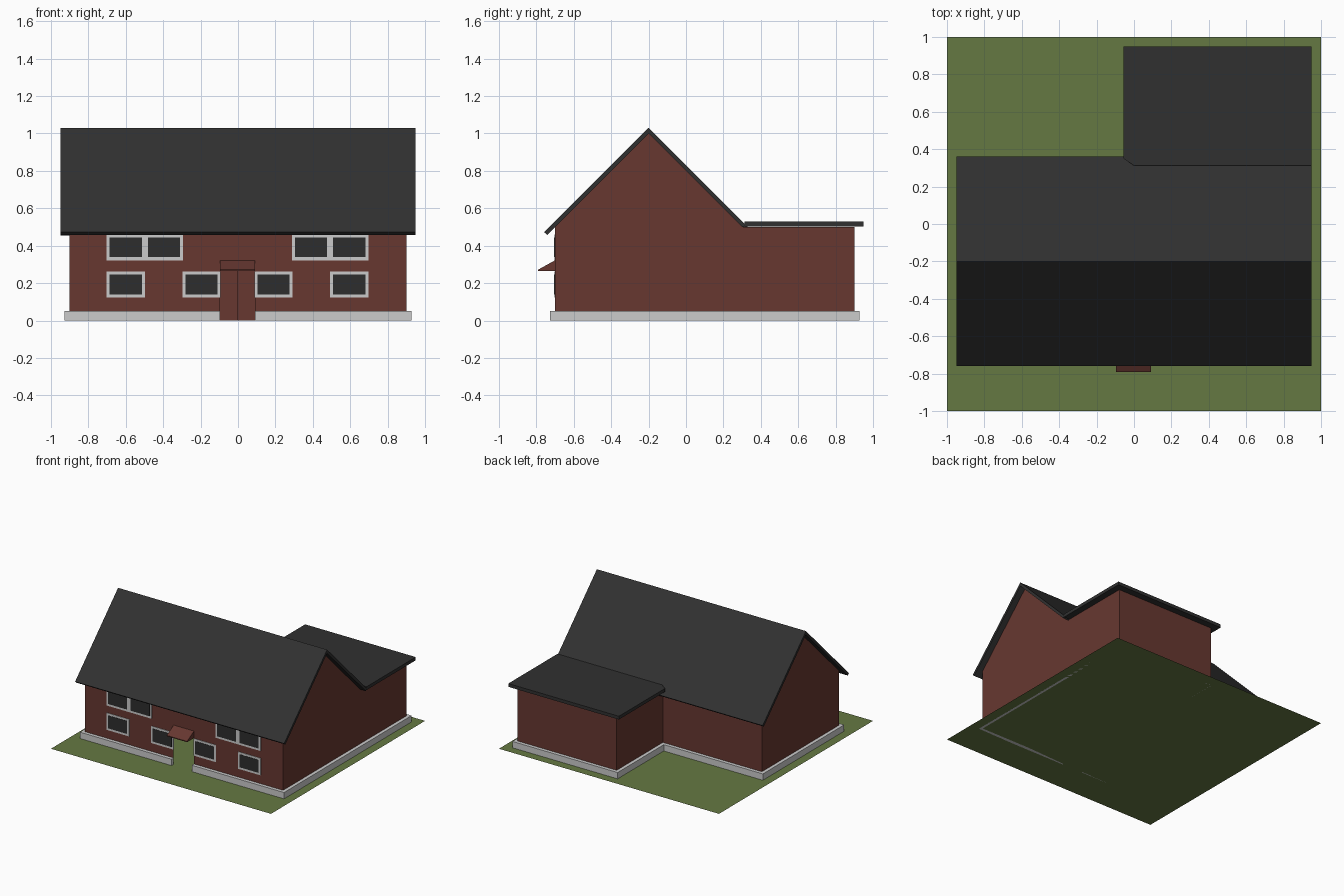
import bpy
import bmesh

cube = bpy.data.objects.get("Cube")
if cube:
    bpy.data.objects.remove(cube, do_unlink=True)


def material(name, r, g, b):
    mat = bpy.data.materials.new(name)
    mat.use_nodes = True
    mat.diffuse_color = (r, g, b, 1)
    mat.node_tree.nodes["Principled BSDF"].inputs["Base Color"].default_value = (r, g, b, 1)
    return mat


BRICK = material("red brick", 0.135, 0.039, 0.03)
SLATE = material("dark slate", 0.03, 0.03, 0.03)
GLASS = material("dark glass", 0.027, 0.027, 0.027)
WHITE = material("off white", 0.6, 0.6, 0.6)
GRASS = material("grass green", 0.13, 0.19, 0.055)


def build(name, polygons, mat):
    """Make one object from a list of polygons, welded together."""
    bm = bmesh.new()
    for points in polygons:
        bm.faces.new([bm.verts.new(p) for p in points])
    bmesh.ops.remove_doubles(bm, verts=bm.verts, dist=0.0001)
    bmesh.ops.recalc_face_normals(bm, faces=bm.faces)
    mesh = bpy.data.meshes.new(name)
    bm.to_mesh(mesh)
    bm.free()
    mesh.materials.append(mat)
    obj = bpy.data.objects.new(name, mesh)
    bpy.context.collection.objects.link(obj)
    return obj


def prism(name, low, high, mat):
    """Closed solid between two matching outlines."""
    n = len(low)
    sides = [(low[i], low[(i + 1) % n], high[(i + 1) % n], high[i]) for i in range(n)]
    return build(name, [low, high] + sides, mat)


def along_x(name, profile, x0, x1, mat):
    return prism(name, [(x0, y, z) for y, z in profile], [(x1, y, z) for y, z in profile], mat)


def along_z(name, outline, z0, z1, mat):
    return prism(name, [(x, y, z0) for x, y in outline], [(x, y, z1) for x, y in outline], mat)


# Key dimensions
W, FRONT, MID, BACK = 0.9, -0.7, 0.3, 0.9
EAVE, RIDGE, RIDGE_Y = 0.5, 1.0, -0.2
DOOR_L, DOOR_R, DOOR_TOP = -0.095, 0.09, 0.265

# Lawn
build("lawn", [[(-1, -1, 0), (1, -1, 0), (1, 1, 0), (-1, 1, 0)]], GRASS)

# Brick walls: front with open doorway, gables, and rear wing
front = [(-W, 0), (DOOR_L, 0), (DOOR_L, DOOR_TOP), (DOOR_R, DOOR_TOP),
         (DOOR_R, 0), (W, 0), (W, EAVE), (-W, EAVE)]
gable = [(MID, EAVE), (RIDGE_Y, RIDGE), (FRONT, EAVE), (FRONT, 0)]
walls = [[(x, FRONT, z) for x, z in front],
         [(-W, y, z) for y, z in gable + [(MID, 0)]],
         [(W, y, z) for y, z in gable + [(BACK, 0), (BACK, EAVE)]]]
for (xa, ya), (xb, yb) in [((-W, MID), (0, MID)), ((0, MID), (0, BACK)), ((0, BACK), (W, BACK))]:
    walls.append([(xa, ya, 0), (xb, yb, 0), (xb, yb, EAVE), (xa, ya, EAVE)])
build("brick_walls", walls, BRICK)

# Plinth around the walls, open at the doorway
G = 0.028
inner = [(DOOR_R, FRONT), (W, FRONT), (W, BACK), (0, BACK), (0, MID),
         (-W, MID), (-W, FRONT), (DOOR_L, FRONT)]
outer = [(DOOR_R, FRONT - G), (W + G, FRONT - G), (W + G, BACK + G), (-G, BACK + G),
         (-G, MID + G), (-W - G, MID + G), (-W - G, FRONT - G), (DOOR_L, FRONT - G)]
along_z("plinth", inner + outer[::-1], 0, 0.052, WHITE)

# Pitched roof slabs; the back slope stops short where it meets the wing
T = 0.03


def back_slope(end):
    drop = end - RIDGE_Y
    return [(RIDGE_Y, RIDGE), (RIDGE_Y, RIDGE + T), (end, RIDGE + T - drop),
            (end - 0.016, RIDGE + 0.016 - drop)]


along_x("front_roof", [(RIDGE_Y, RIDGE), (RIDGE_Y, RIDGE + T), (-0.758, 0.472), (-0.742, 0.458)],
        -0.95, 0.95, SLATE)
along_x("back_roof_long", back_slope(0.362), -0.95, 0, SLATE)
along_x("back_roof_short", back_slope(0.318), 0, 0.95, SLATE)

# Flat roof over the rear wing
along_z("wing_roof", [(0, 0.312), (0.95, 0.312), (0.95, 0.95), (-0.055, 0.95), (-0.055, 0.35)],
        0.503, 0.53, SLATE)

# Sloping canopy over the doorway
along_x("door_canopy", [(FRONT, 0.265), (-0.79, 0.265), (-0.79, 0.272), (FRONT, 0.322)],
        DOOR_L, DOOR_R, BRICK)


# Windows: thin frame plate with a pane plate on top
def plate(name, x0, x1, z0, z1, depth, mat):
    along_x(name, [(FRONT, z0), (FRONT - depth, z0), (FRONT - depth, z1), (FRONT, z1)], x0, x1, mat)


def window(name, x, z0, z1):
    plate(name + "_frame", x - 0.102, x + 0.102, z0, z1, 0.004, WHITE)
    plate(name + "_pane", x - 0.086, x + 0.086, z0 + 0.017, z1 - 0.017, 0.006, GLASS)


for i, x in enumerate([-0.6, -0.195, 0.19, 0.595]):
    window(f"lower_window_{i + 1}", x, 0.122, 0.262)
for i, x in enumerate([-0.6, -0.395, 0.39, 0.595]):
    window(f"upper_window_{i + 1}", x, 0.322, 0.46)
